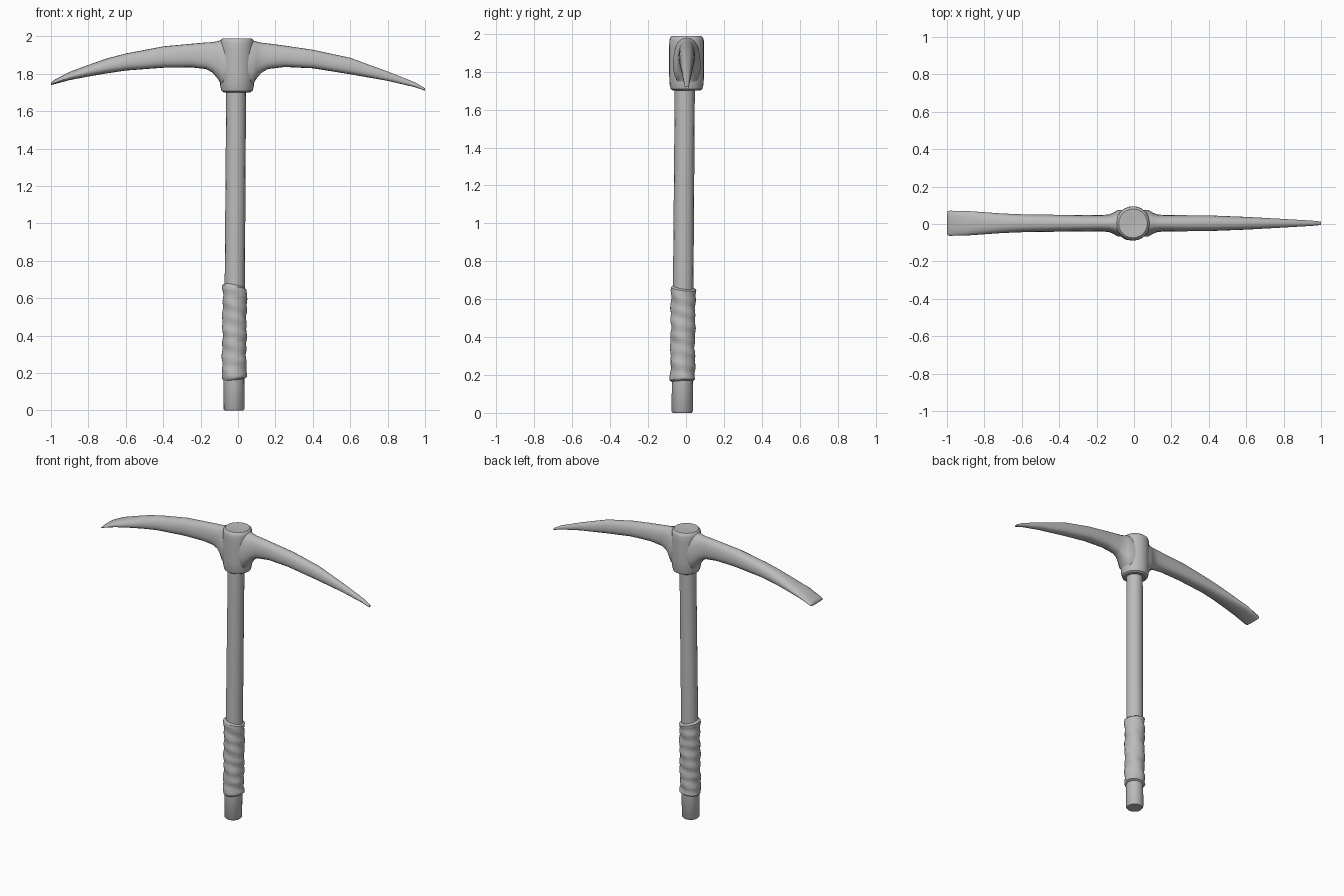
import bpy, bmesh, math, random
from mathutils import Vector

random.seed(4)
cube = bpy.data.objects.get("Cube")
if cube:
    bpy.data.objects.remove(cube, do_unlink=True)

grey = bpy.data.materials.new("plain grey")
grey.use_nodes = True
grey.diffuse_color = (0.5, 0.5, 0.5, 1)
grey.node_tree.nodes["Principled BSDF"].inputs["Base Color"].default_value = grey.diffuse_color


def loft(name, rings, angle=40):
    """Skin a row of equal-length rings and cap both ends."""
    bm = bmesh.new()
    rows = [[bm.verts.new(p) for p in ring] for ring in rings]
    n = len(rows[0])
    for a, b in zip(rows, rows[1:]):
        for i in range(n):
            j = (i + 1) % n
            bm.faces.new((a[i], a[j], b[j], b[i]))
    bm.faces.new(rows[0][::-1])
    bm.faces.new(rows[-1])
    bmesh.ops.recalc_face_normals(bm, faces=bm.faces)
    mesh = bpy.data.meshes.new(name)
    bm.to_mesh(mesh)
    bm.free()
    mesh.materials.append(grey)
    obj = bpy.data.objects.new(name, mesh)
    bpy.context.collection.objects.link(obj)
    bpy.ops.object.select_all(action='DESELECT')
    obj.select_set(True)
    bpy.context.view_layer.objects.active = obj
    bpy.ops.object.shade_smooth_by_angle(angle=math.radians(angle))
    return obj


def axis(z):
    """Centre of the slightly leaning handle at height z."""
    return Vector((-0.022 + 0.007 * z, -0.02 + 0.008 * z, z))


def circle(centre, r, n):
    return [centre + Vector((r * math.cos(t), r * math.sin(t), 0))
            for t in (math.tau * i / n for i in range(n))]


# Handle shaft with a softened butt
shaft = [(0, 0.05), (0.008, 0.056), (0.2, 0.056), (0.7, 0.054), (1.75, 0.053)]
loft("handle", [circle(axis(z), r, 16) for z, r in shaft])

# Lumpy wrapped grip with slanted ends
rows, sides = 56, 28
grip = []
for k in range(rows + 1):
    f = k / rows
    ring = []
    for i in range(sides):
        t = math.tau * i / sides
        z = 0.165 + 0.5 * f + (0.02 * f - 0.006) * math.cos(t + 2.6)
        spiral = math.sin(math.tau * f * 7 + t)
        r = 0.0645 + 0.002 * spiral + 0.002 * math.sin(3 * t + 17 * f) + random.uniform(-0.0008, 0.0008)
        if f < 0.06 or f > 0.94:
            r += 0.002
        if k in (0, rows):
            r = 0.055
        ring.append(axis(z) + Vector((r * math.cos(t), r * math.sin(t), 0)))
    grip.append(ring)
loft("grip_wrap", grip)

# Eye of the head, a rounded collar around the handle top
profile = [(1.705, 0.05), (1.70, 0.07), (1.708, 0.083), (1.735, 0.09), (1.79, 0.092), (1.93, 0.092),
           (1.965, 0.091), (1.98, 0.087), (1.989, 0.077), (1.989, 0.06), (1.984, 0.02)]
loft("head_collar", [circle(Vector((-0.005, 0.003, z)), r, 24) for z, r in profile])

# Blades: x, underside, top, half width; chisel on the right, spike on the left
stations = [
    (-1.0, 1.738, 1.752, 0.063), (-0.985, 1.743, 1.765, 0.067), (-0.9, 1.766, 1.81, 0.066),
    (-0.8, 1.785, 1.847, 0.059), (-0.7, 1.802, 1.882, 0.052), (-0.6, 1.817, 1.908, 0.048),
    (-0.4, 1.832, 1.946, 0.045), (-0.25, 1.834, 1.96, 0.043), (-0.17, 1.825, 1.967, 0.044),
    (-0.135, 1.805, 1.969, 0.047), (-0.11, 1.775, 1.974, 0.057), (-0.085, 1.735, 1.98, 0.072),
    (0.075, 1.735, 1.98, 0.072), (0.1, 1.775, 1.972, 0.057), (0.125, 1.805, 1.966, 0.047),
    (0.16, 1.825, 1.962, 0.044), (0.25, 1.836, 1.95, 0.043), (0.4, 1.829, 1.928, 0.042),
    (0.6, 1.797, 1.885, 0.034), (0.8, 1.762, 1.812, 0.023), (0.95, 1.727, 1.752, 0.014),
    (1.0, 1.709, 1.722, 0.009)]


def section(x, low, high, half):
    """Rounded blade section, narrower towards the top."""
    ring = []
    for i in range(20):
        t = math.tau * i / 20
        c, s = math.cos(t), math.sin(t)
        y = half * math.copysign(abs(c) ** 0.8, c) * (1 - 0.12 * s)
        z = (low + high) / 2 + (high - low) / 2 * math.copysign(abs(s) ** 0.85, s)
        ring.append(Vector((x, 0.004 + y, z)))
    return ring


loft("pick_blades", [section(*s) for s in stations], 50)
